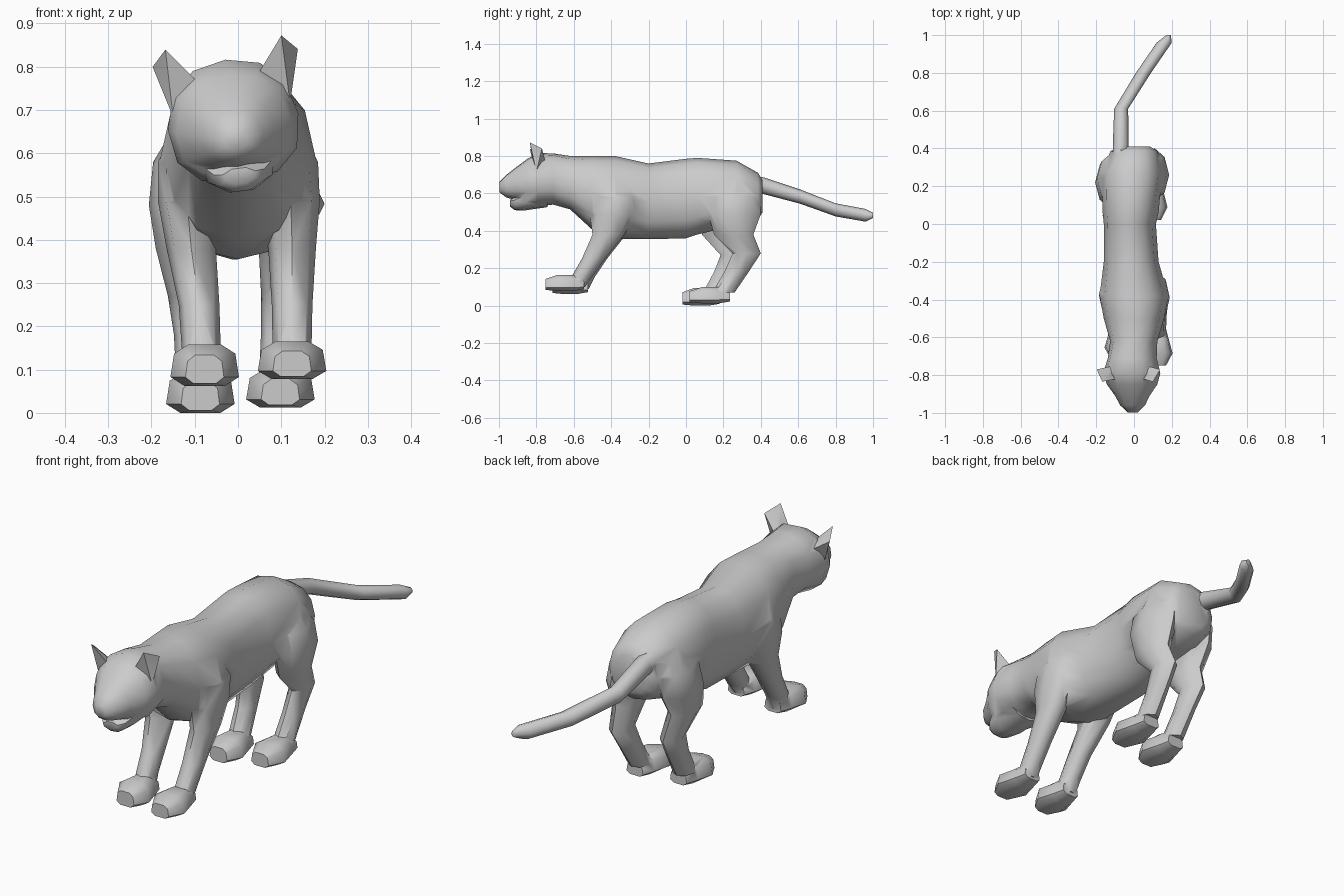
import bpy, bmesh, math
from mathutils import Vector, Matrix


def head_roll(p):
    """Tilt everything in front of the neck to one side."""
    f = min(max((-0.60 - p.y) / 0.14, 0), 1)
    pivot = Vector((0, p.y, 0.58))
    return pivot + Matrix.Rotation(math.radians(-7) * f, 3, 'Y') @ (p - pivot)


def finish(name, bm):
    bmesh.ops.recalc_face_normals(bm, faces=bm.faces)
    me = bpy.data.meshes.new(name)
    bm.to_mesh(me)
    bm.free()
    ob = bpy.data.objects.new(name, me)
    bpy.context.collection.objects.link(ob)
    return ob


def loft(name, rings, axis, sides, power=1, flat=False, taper=0, roll=False):
    """Skin rounded rings (x, y, z, rx, r2) set across the given axis."""
    bm = bmesh.new()
    off = math.pi / sides if flat else 0
    k = 1 / math.cos(off)

    def bulge(c):
        return math.copysign(abs(c) ** power, c) if abs(c) > 1e-6 else 0

    loops = []
    for x, y, z, rx, r2 in rings:
        loop = []
        for i in range(sides):
            a = 2 * math.pi * i / sides + off
            v = bulge(k * math.sin(a))
            u = bulge(k * math.cos(a)) * rx * (1 - taper * v)
            v *= r2
            p = Vector((x + u, y, z + v) if axis == 'Y' else (x + u, y + v, z))
            loop.append(bm.verts.new(head_roll(p) if roll else p))
        loops.append(loop)
    for a, b in zip(loops, loops[1:]):
        for i in range(sides):
            j = (i + 1) % sides
            bm.faces.new((a[i], a[j], b[j], b[i]))
    bm.faces.new(loops[0])
    bm.faces.new(loops[-1])
    return finish(name, bm)


def spans(rows):
    """(y, x, half width, low z, high z) to ring values."""
    return [(x, y, (lo + hi) / 2, w, (hi - lo) / 2) for y, x, w, lo, hi in rows]


# Torso, neck and head in one skin
body = loft("big_cat_body", spans([
    (0.41, 0, 0.085, 0.50, 0.67), (0.385, 0, 0.125, 0.46, 0.71),
    (0.27, -0.01, 0.16, 0.43, 0.775), (0.06, -0.018, 0.148, 0.38, 0.79),
    (0.0, -0.022, 0.138, 0.36, 0.785), (-0.20, -0.015, 0.145, 0.355, 0.76),
    (-0.38, 0, 0.182, 0.355, 0.80), (-0.50, 0, 0.16, 0.405, 0.80),
    (-0.62, 0, 0.125, 0.515, 0.80), (-0.71, 0, 0.13, 0.54, 0.815),
    (-0.79, 0, 0.152, 0.53, 0.818), (-0.85, 0, 0.134, 0.54, 0.785),
    (-0.91, 0, 0.092, 0.565, 0.74), (-0.96, 0, 0.066, 0.578, 0.70),
    (-0.997, 0, 0.027, 0.605, 0.662)]), 'Y', 12, power=0.87, taper=0.07, roll=True)
parts = []

# Lower jaw
parts.append(loft("lower_jaw", spans([
    (-0.74, 0, 0.085, 0.53, 0.61), (-0.86, 0, 0.08, 0.512, 0.61),
    (-0.915, 0, 0.055, 0.512, 0.575), (-0.94, 0, 0.035, 0.53, 0.565)]),
    'Y', 8, flat=True, taper=-0.15, roll=True))

# Ears, with a root sunk into the skull
for side, s in (("left", 1), ("right", -1)):
    bm = bmesh.new()
    for x, y, z in ((0.07, -0.82, 0.775), (0.135, -0.835, 0.858),
                    (0.169, -0.77, 0.822), (0.136, -0.80, 0.70),
                    (0.085, -0.75, 0.75), (0.07, -0.79, 0.70)):
        bm.verts.new(head_roll(Vector((s * x, y, z))))
    bmesh.ops.convex_hull(bm, input=bm.verts)
    parts.append(finish(side + "_ear", bm))

# Tail
parts.append(loft("tail", [
    (-0.07, 0.33, 0.655, 0.04, 0.045), (-0.07, 0.42, 0.64, 0.042, 0.045),
    (-0.068, 0.61, 0.583, 0.037, 0.038), (0.05, 0.80, 0.512, 0.04, 0.035),
    (0.16, 0.96, 0.483, 0.04, 0.034), (0.183, 1.0, 0.482, 0.012, 0.014)], 'Y', 8))

# Front legs
parts.append(loft("front_leg_left", [
    (0.07, -0.36, 0.70, 0.05, 0.06), (0.115, -0.375, 0.58, 0.07, 0.12),
    (0.122, -0.39, 0.49, 0.067, 0.125), (0.125, -0.415, 0.38, 0.055, 0.085),
    (0.125, -0.495, 0.25, 0.047, 0.062), (0.125, -0.56, 0.15, 0.045, 0.055),
    (0.125, -0.59, 0.10, 0.045, 0.05)], 'Z', 8))
parts.append(loft("front_leg_right", [
    (-0.07, -0.36, 0.70, 0.05, 0.06), (-0.115, -0.37, 0.58, 0.07, 0.12),
    (-0.118, -0.38, 0.49, 0.067, 0.125), (-0.108, -0.405, 0.38, 0.057, 0.085),
    (-0.09, -0.485, 0.25, 0.047, 0.062), (-0.085, -0.545, 0.15, 0.045, 0.055),
    (-0.08, -0.57, 0.09, 0.045, 0.05)], 'Z', 8))

# Hind legs
parts.append(loft("hind_leg_left", [
    (0.05, 0.25, 0.69, 0.06, 0.08), (0.095, 0.26, 0.58, 0.075, 0.135),
    (0.11, 0.26, 0.49, 0.076, 0.14), (0.108, 0.255, 0.38, 0.06, 0.105),
    (0.10, 0.325, 0.28, 0.047, 0.075), (0.096, 0.27, 0.18, 0.043, 0.065),
    (0.095, 0.20, 0.07, 0.047, 0.06)], 'Z', 8, power=1.12))
parts.append(loft("hind_leg_right", [
    (-0.07, 0.25, 0.69, 0.06, 0.08), (-0.12, 0.24, 0.58, 0.076, 0.135),
    (-0.13, 0.22, 0.48, 0.076, 0.135), (-0.13, 0.19, 0.38, 0.06, 0.105),
    (-0.115, 0.26, 0.27, 0.047, 0.075), (-0.105, 0.215, 0.18, 0.043, 0.065),
    (-0.095, 0.145, 0.06, 0.047, 0.06)], 'Z', 8, power=1.12))

# Paws: heel y, toe y, centre x, low z, high z
for name, heel, toe, x, lo, hi in (
        ("front_paw_left", -0.545, -0.75, 0.125, 0.078, 0.165),
        ("front_paw_right", -0.525, -0.715, -0.077, 0.062, 0.158),
        ("hind_paw_left", 0.235, 0.02, 0.098, 0.012, 0.10),
        ("hind_paw_right", 0.18, -0.02, -0.087, 0.0, 0.095)):
    d, h = toe - heel, hi - lo
    parts.append(loft(name, spans([
        (heel, x, 0.04, lo + 0.01, lo + 0.7 * h),
        (heel + 0.3 * d, x, 0.055, lo, hi),
        (heel + 0.68 * d, x, 0.075, lo, hi),
        (toe, x, 0.042, lo + 0.006, lo + 0.75 * h)]),
        'Y', 8, power=0.65, flat=True, taper=0.1))

# Weld all parts into one continuous skin
bpy.ops.object.select_all(action='DESELECT')
body.select_set(True)
bpy.context.view_layer.objects.active = body
for part in parts:
    mod = body.modifiers.new("weld", 'BOOLEAN')
    mod.operation, mod.solver, mod.object = 'UNION', 'EXACT', part
    bpy.ops.object.modifier_apply(modifier=mod.name)
    bpy.data.objects.remove(part)
bpy.ops.object.shade_smooth_by_angle(angle=math.radians(55))
